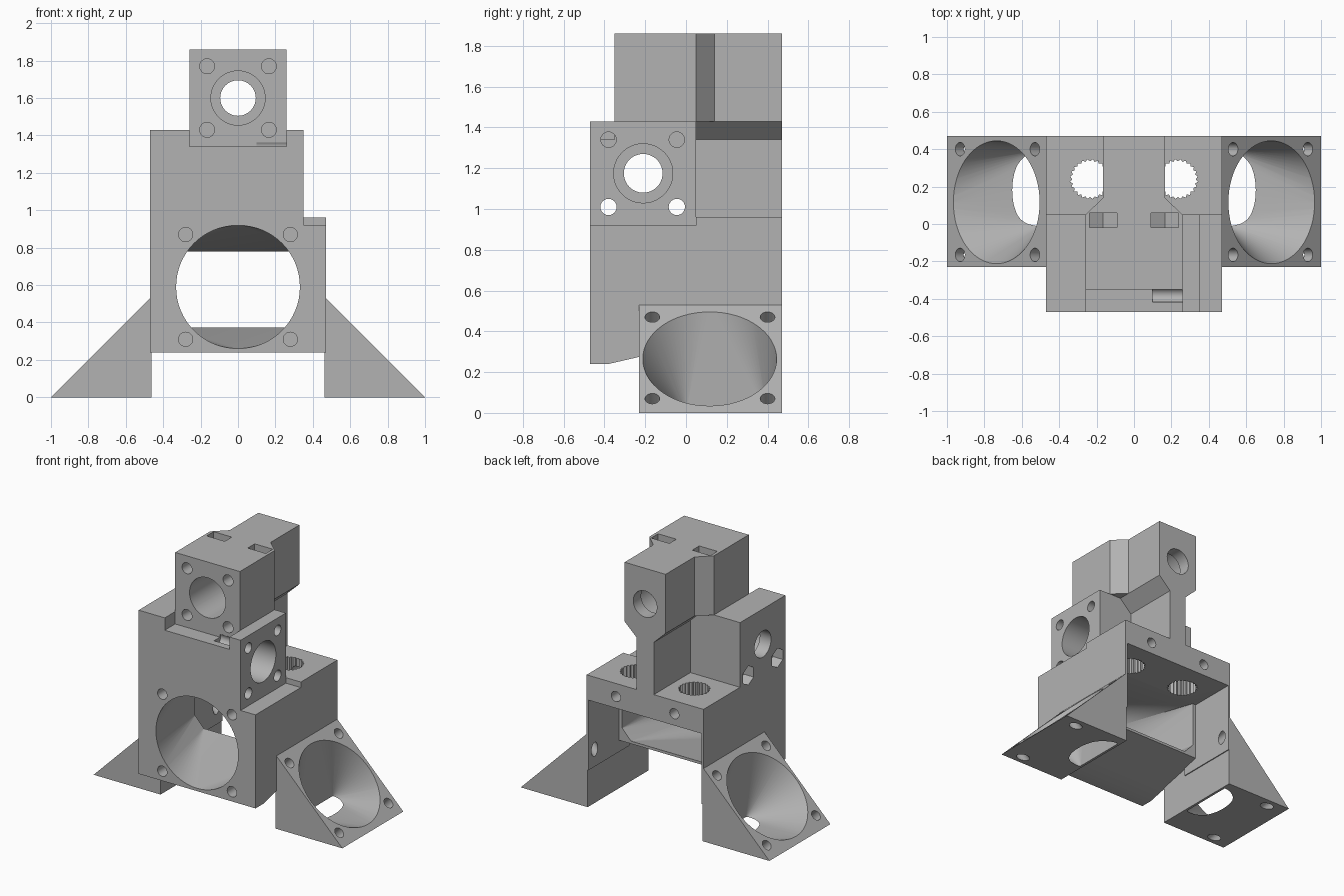
import bpy, bmesh
from math import cos, sin, pi, sqrt
from mathutils import Vector

if "Cube" in bpy.data.objects:
    bpy.data.objects.remove(bpy.data.objects["Cube"], do_unlink=True)

grey = bpy.data.materials.new("plain grey")
grey.use_nodes = True
grey.diffuse_color = (0.45, 0.45, 0.45, 1)
grey.node_tree.nodes["Principled BSDF"].inputs["Base Color"].default_value = grey.diffuse_color

X, Y, Z = Vector((1, 0, 0)), Vector((0, 1, 0)), Vector((0, 0, 1))
PLANES = {"x": (Y, Z, X), "y": (X, Z, Y), "z": (X, Y, Z)}


def finish(bm, name):
    bmesh.ops.recalc_face_normals(bm, faces=bm.faces)
    mesh = bpy.data.meshes.new(name)
    bm.to_mesh(mesh)
    bm.free()
    mesh.materials.append(grey)
    ob = bpy.data.objects.new(name, mesh)
    bpy.context.collection.objects.link(ob)
    return ob


def prism(name, outline, axis, a, b):
    """Extrude a flat outline along an axis from a to b."""
    u, v, w = PLANES[axis]
    bm = bmesh.new()
    face = bm.faces.new([bm.verts.new(u * p + v * q + w * a) for p, q in outline])
    ext = bmesh.ops.extrude_face_region(bm, geom=[face])["geom"]
    bmesh.ops.translate(bm, vec=w * (b - a),
                        verts=[g for g in ext if isinstance(g, bmesh.types.BMVert)])
    return finish(bm, name)


def box(name, x, y, z):
    return prism(name, [(x[0], y[0]), (x[1], y[0]), (x[1], y[1]), (x[0], y[1])], "z", *z)


def circle(p, q, r, n=48, turn=0):
    return [(p + r * cos(2 * pi * i / n + turn), q + r * sin(2 * pi * i / n + turn)) for i in range(n)]


def ring(center, u, v, r, n=48):
    return [center + u * p + v * q for p, q in circle(0, 0, r, n)]


def hull(name, points):
    bm = bmesh.new()
    for p in points:
        bm.verts.new(p)
    res = bmesh.ops.convex_hull(bm, input=bm.verts)
    bmesh.ops.delete(bm, geom=list({g for g in res["geom_interior"] + res["geom_unused"]
                                    if isinstance(g, bmesh.types.BMVert)}), context="VERTS")
    bmesh.ops.dissolve_limit(bm, angle_limit=0.002, verts=bm.verts, edges=bm.edges)
    return finish(bm, name)


def combine(target, others, operation):
    """Apply one boolean per helper, then remove the helpers."""
    for ob in others:
        ob.hide_render = True
        mod = target.modifiers.new("cut", "BOOLEAN")
        mod.operation, mod.solver, mod.object = operation, "EXACT", ob
    bpy.context.view_layer.update()
    mesh = bpy.data.meshes.new_from_object(
        target.evaluated_get(bpy.context.evaluated_depsgraph_get()))
    target.modifiers.clear()
    target.data = mesh
    for ob in others:
        bpy.data.objects.remove(ob, do_unlink=True)


# Main housing: duct block with a rear shelf
body = prism("extruder_carriage", [(-.47, .24), (-.38, .24), (.12, .355), (.12, .78), (.47, .78),
                                   (.47, .96), (.05, .96), (.05, .92), (-.47, .92)], "x", -.47, .47)
solids = [
    box("bearing_block", (-.47, .35), (-.47, .05), (.85, 1.43)),
    prism("rear_web", [(-.07, .9), (.07, .9), (.07, 1.34), (.165, 1.43), (.165, 1.5),
                       (-.165, 1.5), (-.165, 1.43), (-.07, 1.34)], "y", .04, .47),
    prism("tower", [(-.26, -.35), (.26, -.35), (.26, .05), (.165, .14), (.165, .47),
                    (-.165, .47), (-.165, .14), (-.26, .05)], "z", 1.43, 1.86),
    box("tower_foot", (-.26, .26), (-.35, .05), (1.34, 1.5)),
]
notch = box("tower_notch", (-.26, .26), (-.5, -.35), (1.34, 1.5))

# Side walls and wedge-shaped fan brackets
for s in (-1, 1):
    solids += [
        prism("side_wall", [(s * .455, .27), (s * .47, .27), (s * .47, .85), (s * .455, .85)],
              "y", 0, .47),
        prism("fan_wedge", [(s * .462, 0), (s, 0), (s * .47, .53), (s * .462, .53)], "y", -.23, .47),
    ]
combine(body, solids, "UNION")

# Front fan duct, round at the front and wide at the rear
cuts = [notch]
cuts.append(hull("front_duct", ring(Vector((0, -.475, .59)), X, Z, .33, 64)
                 + [Vector((x, .125, z)) for x in (-.43, .43) for z in (.45, .78)]
                 + [Vector((x, .125, .375)) for x in (-.36, .36)]))
for x in (-.28, .28):
    for z in (.31, .87):
        cuts.append(prism("front_screw", circle(x, z, .038, 24), "y", -.5, -.33))

# Stepped bores through the tower and the bearing block
cuts += [
    prism("tower_pocket", circle(0, 1.6, .145), "y", -.4, .38),
    prism("tower_bore", circle(0, 1.6, .095), "y", .3, .5),
    prism("block_pocket", circle(-.21, 1.175, .145), "x", -.38, .4),
    prism("block_bore", circle(-.21, 1.175, .095), "x", -.5, -.3),
]

# Tower screws with nut slots open at the top
for x in (-.165, .165):
    for z in (1.43, 1.77):
        cuts.append(prism("tower_screw", circle(x, z, .04, 24), "y", -.4, .1 if z > 1.5 else -.1))
    cuts.append(prism("nut_slot", [(x - .073, 1.9), (x - .073, 1.73), (x, 1.688),
                                   (x + .073, 1.73), (x + .073, 1.9)], "y", -.02, .06))

# Bearing block screws: upper blind, lower through with hexagonal nut traps
for y in (-.38, -.045):
    cuts.append(prism("upper_screw", circle(y, 1.34, .038, 24), "x", .1, .4))
    cuts.append(prism("lower_screw", circle(y, 1.01, .04, 24), "x", -.5, .4))
    cuts.append(prism("nut_trap", circle(y, 1.01, .07, 6, pi / 6), "x", -.5, -.39))

for s in (-1, 1):
    # Serrated shelf hole, trimmed by the tower web above
    teeth = 24
    star = [(s * .235 + (.107 if i % 2 else .095) * cos(pi * i / teeth),
             .24 + (.107 if i % 2 else .095) * sin(pi * i / teeth)) for i in range(2 * teeth)]
    cuts.append(prism("serrated_hole", star, "z", .7, 1.1))
    cuts.append(prism("rear_screw", circle(s * .235, .865, .037, 24), "y", .3, .5))

    # Wedge funnel: round on the slope, narrow outlet in the underside
    normal = Vector((s, 0, 1)) / sqrt(2)
    along = Vector((s, 0, -1)) / sqrt(2)
    mouth = ring(Vector((s * .735, .115, .265)) + normal * .005, along, Y, .33, 64)
    outlet = [Vector((s * (.48 + .08 * sin(pi * i / 16)), .2 - .2 * cos(pi * i / 16), -.01))
              for i in range(17)]
    cuts.append(hull("wedge_funnel", mouth + outlet))

    # Wedge screws, square to the slope
    for x in (.53, .93):
        for y in (-.165, .4):
            top = Vector((s * x, y, 1 - x))
            cuts.append(hull("wedge_screw", ring(top + normal * .05, along, Y, .036, 24)
                             + ring(top - normal * .16, along, Y, .036, 24)))
combine(body, cuts, "DIFFERENCE")

# Smooth bores, keep sharp edges
bpy.ops.object.select_all(action="DESELECT")
body.select_set(True)
bpy.context.view_layer.objects.active = body
bpy.ops.object.shade_smooth_by_angle(angle=pi / 8)
